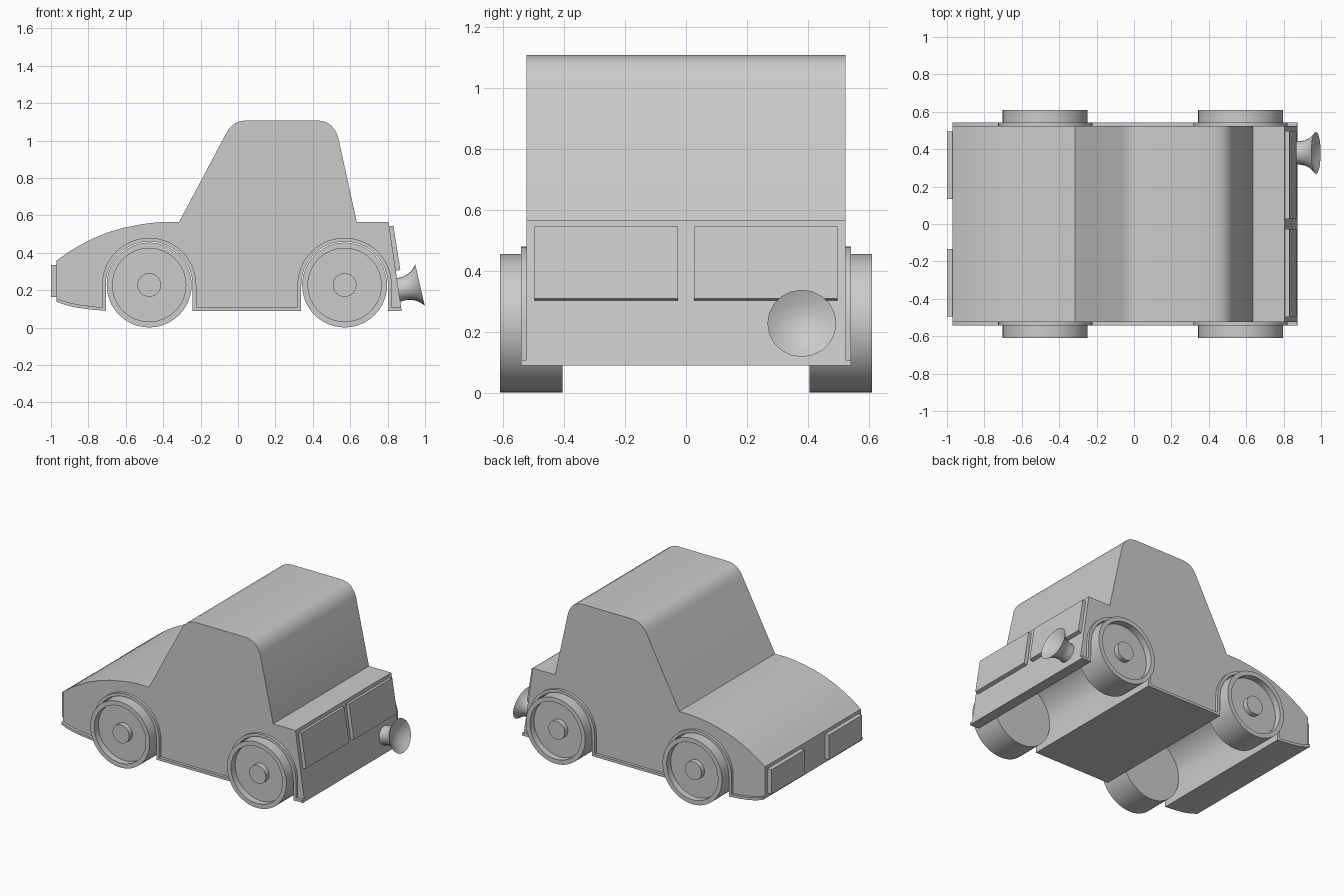
import bpy, bmesh, math
from mathutils import Matrix, Vector

if "Cube" in bpy.data.objects:
    bpy.data.objects.remove(bpy.data.objects["Cube"])

AXLES = (-0.475, 0.57)
HUB_Z = 0.228


def finish(bm, name, angle=30):
    bmesh.ops.recalc_face_normals(bm, faces=bm.faces)
    me = bpy.data.meshes.new(name)
    bm.to_mesh(me)
    bm.free()
    ob = bpy.data.objects.new(name, me)
    bpy.context.collection.objects.link(ob)
    bpy.ops.object.select_all(action='DESELECT')
    ob.select_set(True)
    bpy.context.view_layer.objects.active = ob
    bpy.ops.object.shade_smooth_by_angle(angle=math.radians(angle))
    return ob


def slab(name, pts, y0, y1):
    """Extrude an x-z profile from y0 to y1."""
    bm = bmesh.new()
    f = bm.faces.new([bm.verts.new((x, y0, z)) for x, z in pts])
    ext = bmesh.ops.extrude_face_region(bm, geom=[f])
    moved = [v for v in ext['geom'] if isinstance(v, bmesh.types.BMVert)]
    bmesh.ops.translate(bm, verts=moved, vec=(0, y1 - y0, 0))
    return finish(bm, name)


def lathe(name, prof, origin, axis, segs):
    """Spin a closed (radius, distance along axis) profile around an axis."""
    bm = bmesh.new()
    vs = [bm.verts.new((r, 0, t)) for r, t in prof]
    edges = [bm.edges.new(p) for p in zip(vs, vs[1:])]
    bmesh.ops.spin(bm, geom=vs + edges, cent=(0, 0, 0), axis=(0, 0, 1),
                   angle=math.tau, steps=segs)
    bmesh.ops.remove_doubles(bm, verts=bm.verts, dist=1e-4)
    rot = Vector((0, 0, 1)).rotation_difference(Vector(axis)).to_matrix().to_4x4()
    bm.transform(Matrix.Translation(origin) @ rot)
    return finish(bm, name)


def underside(r, dz):
    """Lower edge of the body: nose, two wheel arches, sill and tail."""
    nose = [(-0.97, 0.138), (-0.92, 0.12), (-0.86, 0.106), (-0.78, 0.096)]
    pts = [(x, z + dz) for x, z in nose]
    for cx in AXLES:
        pts.append((cx - r, 0.09 + dz))
        for i in range(25):
            a = math.pi * (1 - i / 24)
            pts.append((cx + r * math.cos(a), HUB_Z + r * math.sin(a)))
        pts.append((cx + r, 0.09 + dz))
    return pts + [(0.875 - 0.15 * dz, 0.09 + dz)]


# Body shell with wheel wells cut right through
top = [(0.805, 0.565), (0.635, 0.565), (0.535, 1.02), (0.522, 1.05), (0.5, 1.08),
       (0.47, 1.099), (0.43, 1.108), (0.04, 1.108), (0.005, 1.102), (-0.025, 1.086),
       (-0.048, 1.064), (-0.065, 1.035), (-0.315, 0.565), (-0.405, 0.565),
       (-0.47, 0.559), (-0.53, 0.55), (-0.61, 0.534), (-0.69, 0.511),
       (-0.77, 0.479), (-0.85, 0.438), (-0.91, 0.402), (-0.97, 0.358)]
slab("body", underside(0.232, 0) + top, -0.523, 0.523)

# Raised trim along arches and sill
trim = underside(0.232, 0) + underside(0.252, 0.018)[::-1]

for s, side in ((1, "left"), (-1, "right")):
    slab("trim_" + side, trim, s * 0.515, s * 0.542)
    # Headlamp and tail panel
    slab("headlamp_" + side, [(-1, 0.165), (-0.96, 0.165), (-0.96, 0.335), (-1, 0.335)],
         s * 0.133, s * 0.495)
    slab("tail_panel_" + side, [(0.80, 0.54), (0.831, 0.545), (0.868, 0.31), (0.835, 0.30)],
         s * 0.026, s * 0.497)
    # Wheels with recessed discs and hub caps
    for cx, end in zip(AXLES, ("front", "rear")):
        lathe(f"wheel_{end}_{side}",
              [(0, 0.405), (0.227, 0.405), (0.227, 0.61), (0.196, 0.61), (0.196, 0.565),
               (0.063, 0.565), (0.063, 0.6), (0, 0.6)],
              (cx, 0, HUB_Z), (0, s, 0), 48)

# Flared exhaust tilted upward
lathe("exhaust_horn",
      [(0, -0.14), (0.065, -0.14), (0.062, -0.09), (0.068, -0.06), (0.08, -0.035),
       (0.095, -0.016), (0.113, 0), (0.085, -0.018), (0.045, -0.035), (0, -0.042)],
      (0.973, 0.38, 0.228), (0.975, 0, 0.222), 20)
